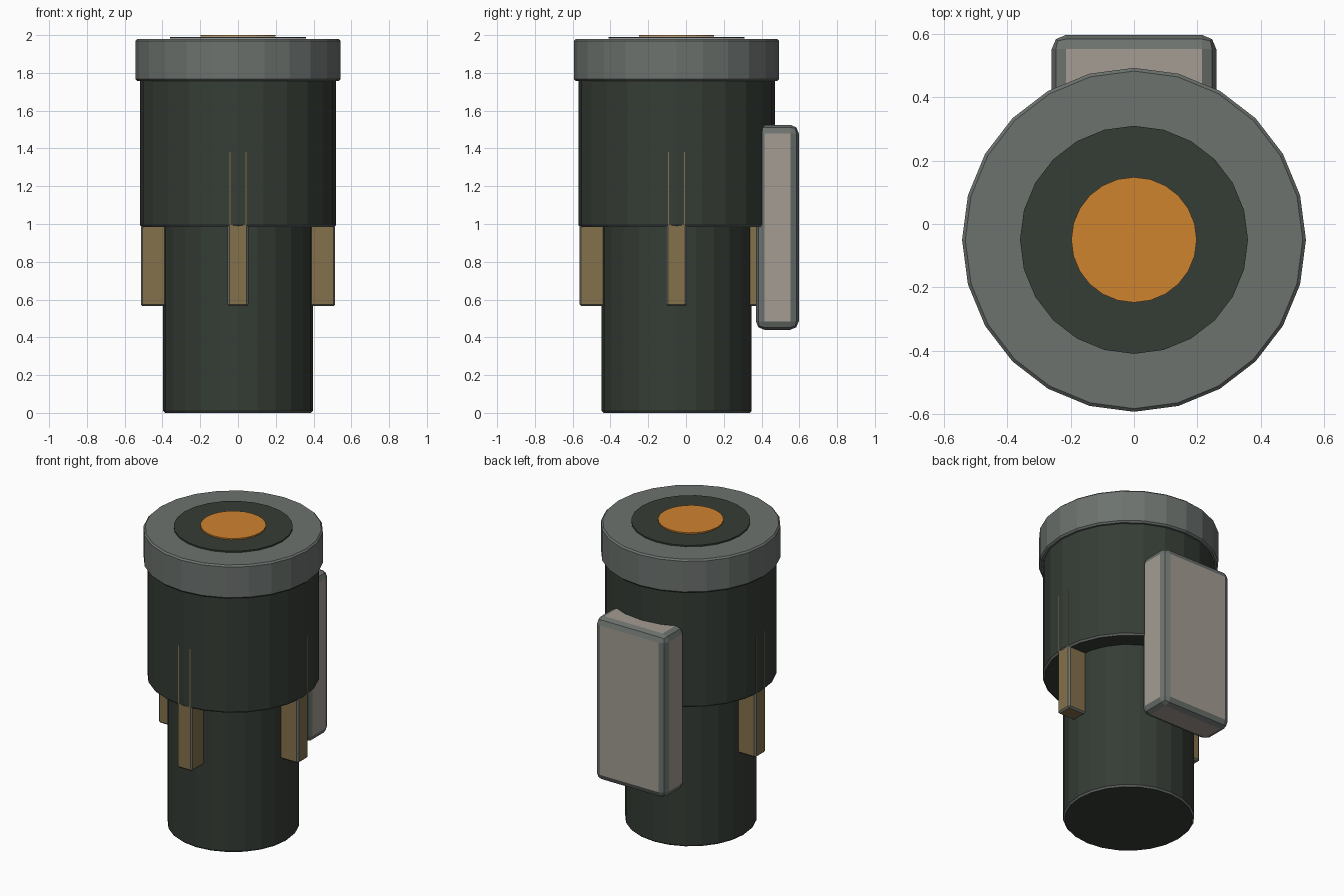
import bpy, bmesh, math
from mathutils import Matrix, Vector

if "Cube" in bpy.data.objects:
    bpy.data.objects.remove(bpy.data.objects["Cube"])

AXIS_Y = -0.05   # the round parts share this axis
SIDES = 24


def srgb(r, g, b):
    f = lambda c: c / 12.92 if c <= 0.04045 else ((c + 0.055) / 1.055) ** 2.4
    return (f(r / 255), f(g / 255), f(b / 255), 1)


def material(name, *rgb):
    m = bpy.data.materials.new(name)
    m.diffuse_color = srgb(*rgb)
    m.use_nodes = True
    m.node_tree.nodes["Principled BSDF"].inputs["Base Color"].default_value = m.diffuse_color
    return m


DARK = material("dark green grey", 53, 60, 53)
GREY = material("worn edge grey", 108, 114, 110)
BEIGE = material("warm grey", 163, 156, 146)
BRASS = material("dull brass", 132, 113, 75)
ORANGE = material("orange", 207, 131, 47)


def finish(name, bm, mat, bevel=0.0, segments=1):
    """Make the object; bevelled edges take the worn grey of slot 1."""
    mesh = bpy.data.meshes.new(name)
    bm.to_mesh(mesh)
    bm.free()
    mesh.materials.append(mat)
    mesh.materials.append(GREY)
    ob = bpy.data.objects.new(name, mesh)
    bpy.context.collection.objects.link(ob)
    if bevel:
        mod = ob.modifiers.new("worn edges", 'BEVEL')
        mod.width, mod.segments, mod.material = bevel, segments, 1
        mod.limit_method, mod.angle_limit = 'ANGLE', math.radians(30)
    return ob


def cylinder(name, radius, z0, z1, mat, bevel=0.0):
    bm = bmesh.new()
    bmesh.ops.create_cone(bm, cap_ends=True, segments=SIDES, radius1=radius,
                          radius2=radius, depth=z1 - z0,
                          matrix=Matrix.Translation((0, AXIS_Y, (z0 + z1) / 2)))
    return finish(name, bm, mat, bevel)


def box(name, lo, hi, mat, bevel, segments=1, spin=0.0):
    """Box between two corners, optionally turned about the main axis."""
    lo, hi = Vector(lo), Vector(hi)
    bm = bmesh.new()
    bmesh.ops.create_cube(bm, size=1, matrix=Matrix.Translation((lo + hi) / 2)
                          @ Matrix.Diagonal((*(hi - lo), 1)))
    bmesh.ops.rotate(bm, verts=bm.verts, cent=(0, AXIS_Y, 0),
                     matrix=Matrix.Rotation(spin, 3, 'Z'))
    return finish(name, bm, mat, bevel, segments)


# Stepped round body
cylinder("lower_barrel", 0.397, 0.0, 1.10, DARK, 0.01)
cylinder("upper_barrel", 0.52, 0.985, 1.80, DARK, 0.01)
cylinder("cap_ring", 0.543, 1.757, 1.98, GREY, 0.01)

# Thin discs on the cap
cylinder("dark_face_disc", 0.36, 1.982, 1.991, DARK)
cylinder("orange_lens", 0.198, 1.9915, 2.0, ORANGE)

# Four ribs under the step
for i, side in enumerate(("front", "right", "back", "left")):
    box("rib_" + side, (-0.055, AXIS_Y - 0.5148, 0.565),
        (0.055, AXIS_Y - 0.38, 1.39), BRASS, 0.01, spin=i * math.pi / 2)

# Housing on the back
box("back_housing", (-0.26, 0.37, 0.44), (0.26, 0.597, 1.525), BEIGE, 0.045, 2)
